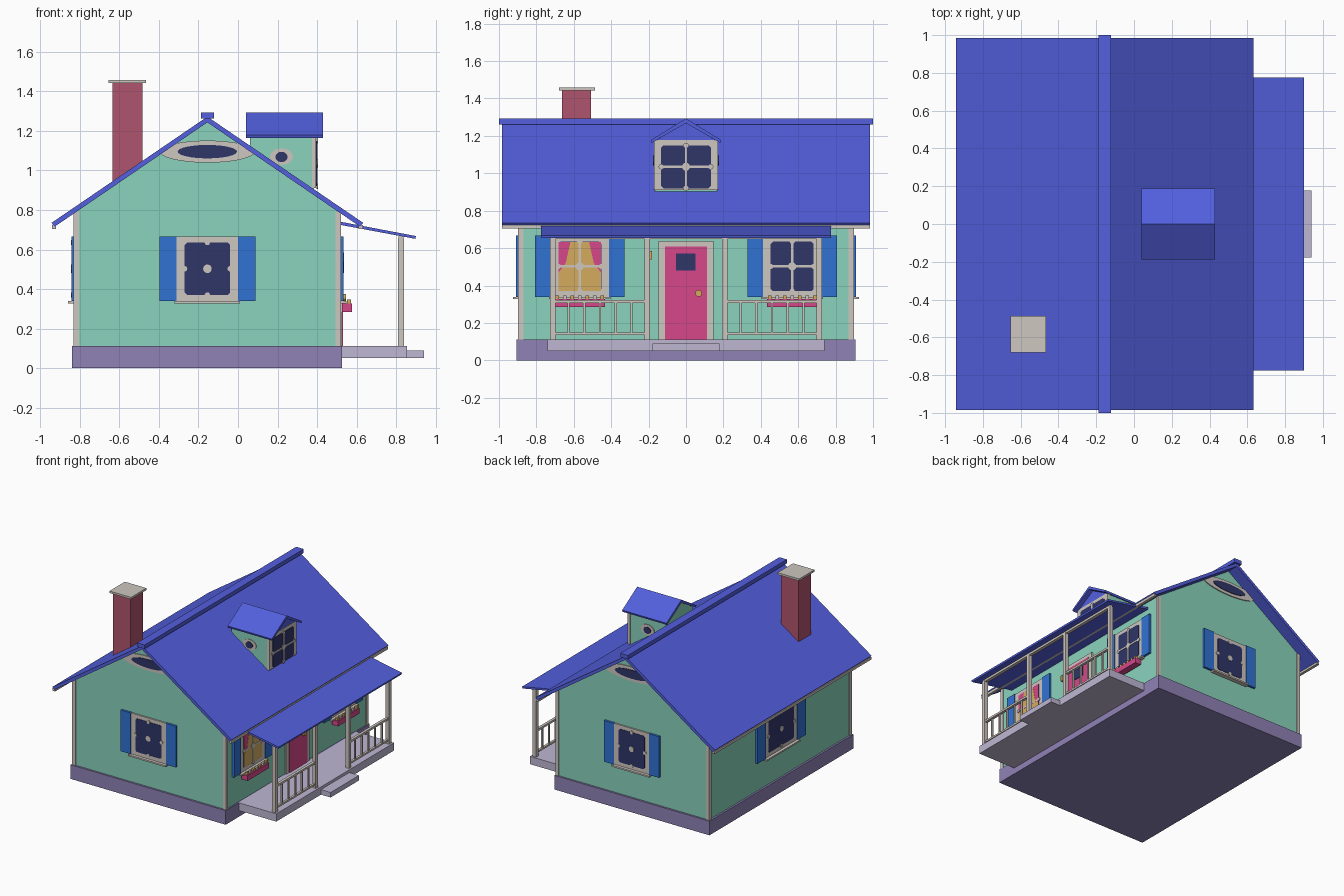
import bpy, bmesh, math

if "Cube" in bpy.data.objects:
    bpy.data.objects.remove(bpy.data.objects["Cube"])


def material(name, r, g, b):
    lin = [c / 12.92 if c <= 0.04045 else ((c + 0.055) / 1.055) ** 2.4 for c in (r, g, b)]
    m = bpy.data.materials.new(name)
    m.diffuse_color = (*lin, 1)
    m.use_nodes = True
    m.node_tree.nodes["Principled BSDF"].inputs["Base Color"].default_value = m.diffuse_color
    return m


GREEN = material("mint wall", 0.54, 0.83, 0.74)
ROOF = material("roof blue", 0.325, 0.375, 0.87)
TRIM = material("cream trim", 0.81, 0.78, 0.755)
BRICK = material("brick red", 0.69, 0.33, 0.43)
STONE = material("purple stone", 0.56, 0.51, 0.71)
DECK = material("lavender deck", 0.75, 0.72, 0.83)
GLASS = material("dark glass", 0.185, 0.21, 0.41)
SHUTTER = material("shutter blue", 0.19, 0.45, 0.83)
PINK = material("pink paint", 0.84, 0.28, 0.54)
GOLD = material("gold", 0.83, 0.67, 0.37)

# Wall planes: map (along, up, outward) to world space
WX0, WX1, WY, MID = -0.825, 0.515, 0.89, -0.155
DX, DY = 0.385, 0.165
def front(u, v, n): return (u, -WY - n, v)
def back(u, v, n): return (u, WY + n, v)
def right(u, v, n): return (WX1 + n, u, v)
def left(u, v, n): return (WX0 - n, u, v)
def dormer_front(u, v, n): return (DX + n, u, v)
def dormer_side_front(u, v, n): return (u, -DY - n, v)
def dormer_side_back(u, v, n): return (u, DY + n, v)
def along_y(u, v, n): return (u, n, v)
def along_x(u, v, n): return (n, u, v)


def prism(name, pts, n0, n1, to_world, mat):
    """Extrude a 2D outline between two depths of a plane."""
    bm = bmesh.new()
    a = [bm.verts.new(to_world(u, v, n0)) for u, v in pts]
    b = [bm.verts.new(to_world(u, v, n1)) for u, v in pts]
    bm.faces.new(a)
    bm.faces.new(b[::-1])
    for i in range(len(pts)):
        j = (i + 1) % len(pts)
        bm.faces.new((a[i], b[i], b[j], a[j]))
    bmesh.ops.recalc_face_normals(bm, faces=bm.faces)
    me = bpy.data.meshes.new(name)
    bm.to_mesh(me)
    bm.free()
    me.materials.append(mat)
    ob = bpy.data.objects.new(name, me)
    bpy.context.collection.objects.link(ob)
    return ob


def rect(name, u0, u1, v0, v1, n0, n1, to_world, mat):
    return prism(name, [(u0, v0), (u1, v0), (u1, v1), (u0, v1)], n0, n1, to_world, mat)


def box(name, x0, x1, y0, y1, z0, z1, mat):
    return rect(name, x0, x1, z0, z1, y0, y1, along_y, mat)


def oval(name, cu, cv, ru, rv, n0, n1, to_world, mat, sides=24):
    pts = [(cu + ru * math.cos(2 * math.pi * i / sides),
            cv + rv * math.sin(2 * math.pi * i / sides)) for i in range(sides)]
    return prism(name, pts, n0, n1, to_world, mat)


def panes(name, w, c, hw, v0, v1, bars, mat=GLASS):
    """Glass with clipped corners, centre rosette and glazing bars or notches."""
    k, mid = 0.012, (v0 + v1) / 2
    pts = [(c - hw + k, v0), (c + hw - k, v0), (c + hw, v0 + k), (c + hw, v1 - k),
           (c + hw - k, v1), (c - hw + k, v1), (c - hw, v1 - k), (c - hw, v0 + k)]
    prism(name + "_glass", pts, 0.008, 0.015, w, mat)
    oval(name + "_rosette", c, mid, 0.022, 0.022, 0.012, 0.019, w, TRIM, 12)
    if bars:
        rect(name + "_upright_bar", c - 0.006, c + 0.006, v0, v1, 0.012, 0.018, w, TRIM)
        rect(name + "_cross_bar", c - hw, c + hw, mid - 0.006, mid + 0.006, 0.012, 0.018, w, TRIM)
    for u, v in ((c - hw, mid), (c + hw, mid), (c, v0), (c, v1)):
        oval(name + "_notch", u, v, 0.014, 0.014, 0.012, 0.0185, w, TRIM, 10)


def window(name, w, c, hw=0.155, shutter=0.088, bars=False):
    rect(name + "_frame", c - hw, c + hw, 0.335, 0.665, 0, 0.012, w, TRIM)
    rect(name + "_sill", c - hw - 0.01, c + hw + 0.01, 0.328, 0.34, 0, 0.035, w, TRIM)
    panes(name, w, c, hw - 0.04, 0.37, 0.635, bars)
    for s in (-1, 1):
        u0, u1 = sorted((c + s * hw, c + s * (hw + shutter)))
        rect(name + "_shutter", u0, u1, 0.34, 0.667, 0, 0.018, w, SHUTTER)


# Foundation, deck and step
box("foundation", -0.84, 0.525, -0.905, 0.905, 0, 0.112, STONE)
box("porch_deck", 0.52, 0.855, -0.74, 0.74, 0.05, 0.112, DECK)
box("porch_step", 0.85, 0.94, -0.178, 0.178, 0.05, 0.09, DECK)

# House body with gables, and corner boards
prism("house_walls", [(WX0, 0.11), (WX1, 0.11), (WX1, 0.795), (MID, 1.25), (WX0, 0.795)],
      -WY, WY, along_y, GREEN)
for x0, x1 in ((-0.832, -0.803), (0.494, 0.522)):
    for s in (-1, 1):
        y0, y1 = sorted((s * 0.87, s * 0.897))
        box("corner_board", x0, x1, y0, y1, 0.11, 0.79, TRIM)

# Main roof slopes, gutters and ridge cap
for s in (-1, 1):
    prism("roof_slope", [(MID, 1.272), (MID + s * 0.788, 0.735), (MID + s * 0.773, 0.715), (MID, 1.243)],
          -0.985, 0.985, along_y, ROOF)
    x = MID + s * 0.776
    box("gutter", x - 0.011, x + 0.011, -0.984, 0.984, 0.704, 0.724, TRIM)
box("ridge_cap", MID - 0.033, MID + 0.033, -1, 1, 1.262, 1.293, ROOF)

# Chimney
box("chimney", -0.635, -0.482, -0.662, -0.507, 0.88, 1.445, BRICK)
box("chimney_cap", -0.655, -0.465, -0.68, -0.487, 1.442, 1.458, TRIM)

# Dormer with its own roof
prism("dormer_walls", [(-DY, 0.88), (DY, 0.88), (DY, 1.172), (0, 1.272), (-DY, 1.172)],
      0.06, DX, along_x, GREEN)
for s in (-1, 1):
    prism("dormer_roof_slope", [(0, 1.293), (s * 0.188, 1.178), (s * 0.183, 1.163), (0, 1.268)],
          0.04, 0.43, along_x, ROOF)
prism("dormer_gable", [(-DY, 1.172), (DY, 1.172), (0, 1.275)], 0, 0.008, dormer_front, ROOF)
rect("dormer_window_frame", -0.17, 0.17, 0.912, 1.178, -0.01, 0.01, dormer_front, TRIM)
panes("dormer_window", dormer_front, 0, 0.133, 0.92, 1.15, True)
for w in (dormer_side_front, dormer_side_back):
    oval("dormer_side_window_frame", 0.22, 1.07, 0.058, 0.042, 0, 0.006, w, TRIM)
    oval("dormer_side_window_glass", 0.22, 1.068, 0.031, 0.026, 0.003, 0.011, w, GLASS)

# Gable ends and rear wall windows
for name, w in (("front", front), ("back", back)):
    window(name + "_window", w, MID)
    oval(name + "_attic_window_frame", MID, 1.095, 0.24, 0.056, 0, 0.008, w, TRIM, 32)
    oval(name + "_attic_window_glass", MID, 1.095, 0.15, 0.034, 0.004, 0.013, w, GLASS, 32)
window("left_window", left, 0, hw=0.2, shutter=0.105)

# Porch windows with flower boxes
for s in (-1, 1):
    c = s * 0.568
    window("porch_window", right, c, shutter=0.085, bars=True)
    rect("flower_box", c - 0.135, c + 0.135, 0.285, 0.327, 0.01, 0.062, right, PINK)
    for i in range(7):
        u = c - 0.12 + 0.04 * i
        rect("flower", u - 0.01, u + 0.01, 0.325, 0.347, 0.036, 0.056, right, (GOLD, TRIM)[i % 2])

# Curtains in one porch window
c = -0.568
rect("curtain_back", c - 0.113, c + 0.113, 0.372, 0.633, 0.009, 0.0158, right, PINK)
prism("curtain", [(c - 0.113, 0.372), (c + 0.113, 0.372), (c + 0.113, 0.47), (c + 0.075, 0.52),
                  (c + 0.05, 0.633), (c - 0.05, 0.633), (c - 0.075, 0.52), (c - 0.113, 0.47)],
      0.01, 0.0167, right, GOLD)

# Front door
rect("door_frame", -0.147, 0.147, 0.112, 0.637, 0, 0.012, right, TRIM)
rect("door", -0.112, 0.112, 0.112, 0.608, 0.005, 0.017, right, PINK)
rect("door_window", -0.053, 0.052, 0.48, 0.572, 0.013, 0.021, right, GLASS)
oval("door_knob", 0.067, 0.358, 0.018, 0.018, 0.015, 0.032, right, GOLD, 12)
rect("door_lamp", -0.196, -0.182, 0.54, 0.585, 0, 0.02, right, GOLD)

# Porch roof, beam, posts and railings
prism("porch_roof", [(0.51, 0.742), (0.9, 0.668), (0.897, 0.654), (0.51, 0.726)],
      -0.775, 0.775, along_y, ROOF)
box("porch_beam", 0.812, 0.838, -0.725, 0.725, 0.648, 0.668, TRIM)
for s in (-1, 1):
    for y in (0.208, 0.712):
        box("porch_post", 0.81, 0.84, s * y - 0.015, s * y + 0.015, 0.11, 0.655, TRIM)
    y0, y1 = sorted((s * 0.208, s * 0.712))
    box("hand_rail", 0.814, 0.836, y0, y1, 0.306, 0.322, TRIM)
    box("bottom_rail", 0.816, 0.834, y0, y1, 0.135, 0.149, TRIM)
    for i in range(1, 6):
        y = y0 + (y1 - y0) * i / 6
        box("baluster", 0.819, 0.831, y - 0.006, y + 0.006, 0.14, 0.31, TRIM)
